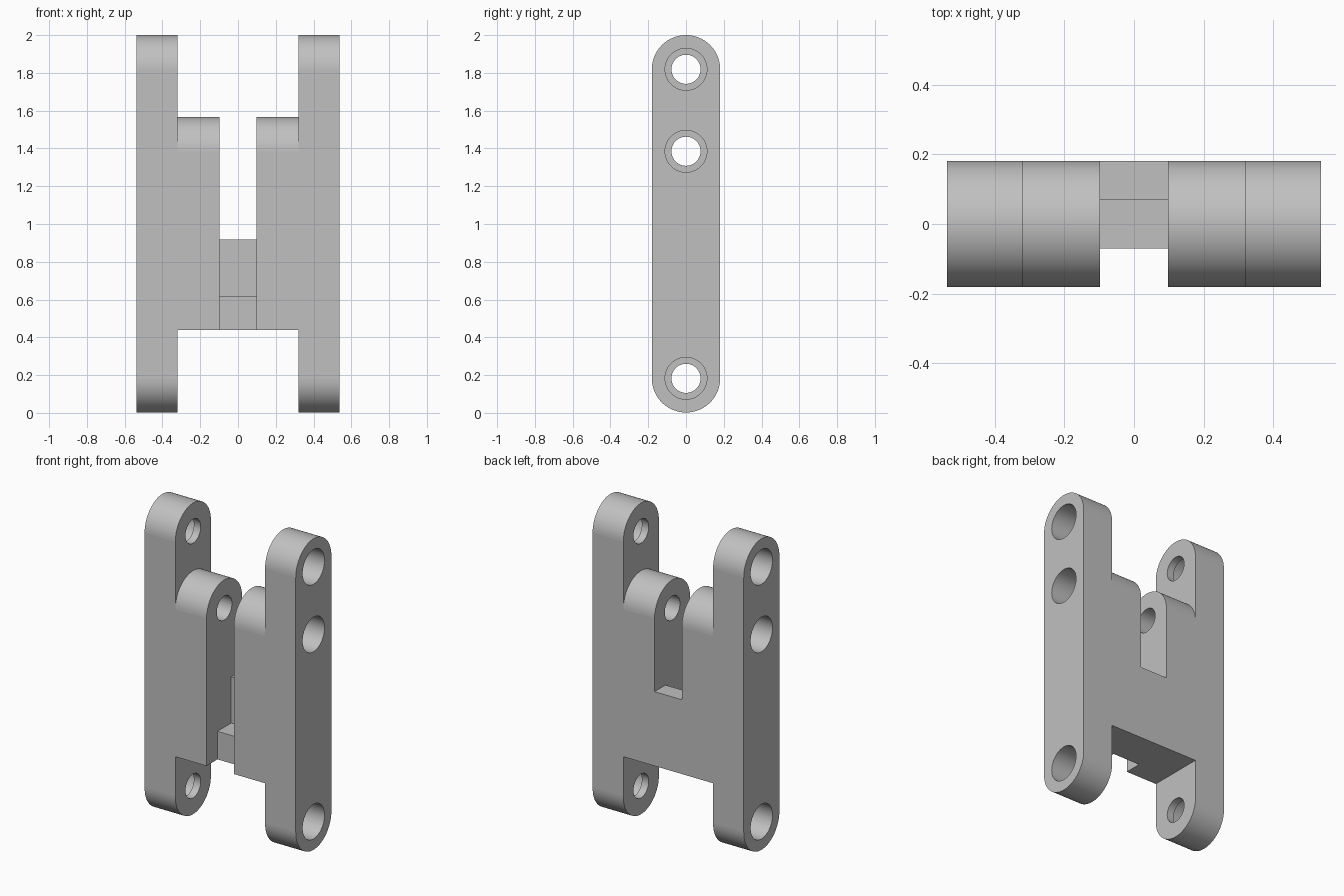
import bpy
import bmesh
from math import cos, sin, pi

cube = bpy.data.objects.get("Cube")
if cube:
    bpy.data.objects.remove(cube, do_unlink=True)

# Main dimensions
OUTER, INNER, SLOT = 0.537, 0.319, 0.097   # x of plate faces and slot wall
R = 0.181                                  # half depth and end rounding
LOW, MID, TOP = 0.183, 1.385, 1.819        # hole heights
BASE = 0.44                                # underside of the crosspiece

grey = bpy.data.materials.new("plain grey")
grey.use_nodes = True
grey.diffuse_color = (0.53, 0.53, 0.53, 1)
grey.node_tree.nodes["Principled BSDF"].inputs["Base Color"].default_value = (0.53, 0.53, 0.53, 1)


def arc(z, radius, start, end, steps=32):
    """Points (y, z) along an arc around (0, z)."""
    angles = [start + (end - start) * i / steps for i in range(steps + 1)]
    return [(radius * cos(a), z + radius * sin(a)) for a in angles]


def box(y0, y1, z0, z1):
    return [(y0, z0), (y1, z0), (y1, z1), (y0, z1)]


def prism(name, outline, x0, x1):
    """Extrude a (y, z) outline along x."""
    bm = bmesh.new()
    face = bm.faces.new([bm.verts.new((x0, y, z)) for y, z in outline])
    new = bmesh.ops.extrude_face_region(bm, geom=[face])["geom"]
    bmesh.ops.translate(bm, vec=(x1 - x0, 0, 0),
                        verts=[v for v in new if isinstance(v, bmesh.types.BMVert)])
    bmesh.ops.recalc_face_normals(bm, faces=bm.faces)
    mesh = bpy.data.meshes.new(name)
    bm.to_mesh(mesh)
    bm.free()
    mesh.materials.append(grey)
    obj = bpy.data.objects.new(name, mesh)
    bpy.context.collection.objects.link(obj)
    return obj


def combine(target, tool, operation):
    """Apply a boolean and remove the tool."""
    tool.hide_render = True
    mod = target.modifiers.new("combine", "BOOLEAN")
    mod.operation, mod.solver, mod.object = operation, "EXACT", tool
    bpy.context.view_layer.objects.active = target
    bpy.ops.object.modifier_apply(modifier=mod.name)
    bpy.data.objects.remove(tool, do_unlink=True)


# Tall side plate with both ends rounded
bracket = prism("link_bracket", arc(LOW, R, pi, 2 * pi) + arc(TOP, R, 0, pi), INNER, OUTER)

# Inner lug with a rounded top, and the stepped web across the middle
overlap = 0.05
parts = [
    prism("inner_lug", [(-R, BASE), (R, BASE)] + arc(MID, R, 0, pi), SLOT, INNER + overlap),
    prism("crosspiece", [(-0.07, BASE), (R, BASE), (R, 0.917), (0.07, 0.917),
                         (0.07, 0.62), (-0.07, 0.62)], -overlap, SLOT + overlap),
]
for part in parts:
    combine(bracket, part, "UNION")

# Through holes with wide counterbores from the outside
for z in (LOW, MID, TOP):
    for radius, depth in ((0.077, 0.6), (0.111, 0.17)):
        circle = arc(z, radius, 0, 2 * pi, 48)[:-1]
        combine(bracket, prism("bore", circle, max(OUTER - depth, 0.01), OUTER + 0.05), "DIFFERENCE")

# Mirror the half to the other side
mirror = bracket.modifiers.new("mirror", "MIRROR")
mirror.use_bisect_axis[0] = True
mirror.use_clip = True
bpy.context.view_layer.objects.active = bracket
bpy.ops.object.modifier_apply(modifier=mirror.name)

# Smooth the rounded faces only, keep flat faces flat
for poly in bracket.data.polygons:
    poly.use_smooth = max(abs(c) for c in poly.normal) < 0.9999
